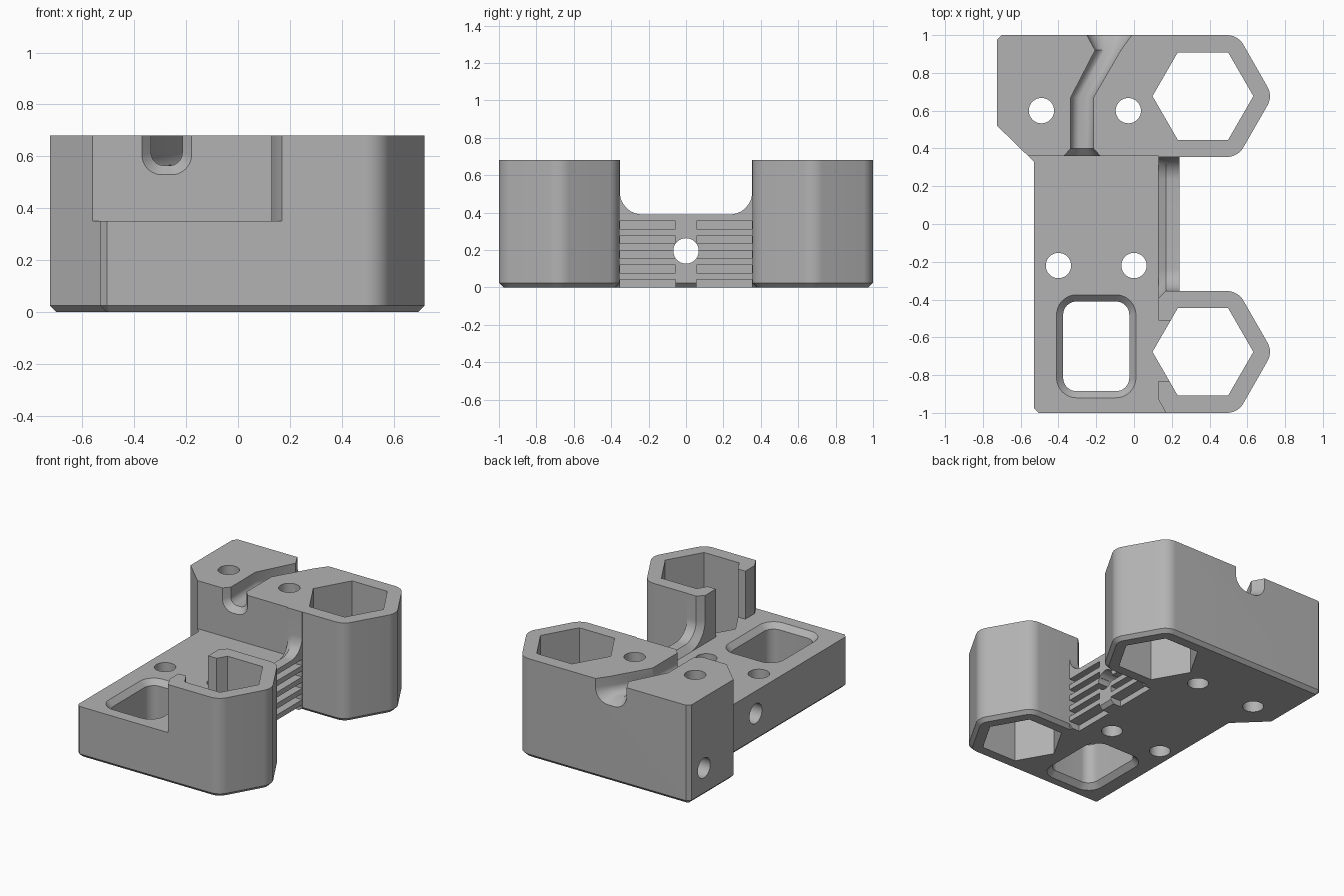
import bpy, bmesh, math
from mathutils import Vector, Matrix

if "Cube" in bpy.data.objects:
    bpy.data.objects.remove(bpy.data.objects["Cube"], do_unlink=True)

H, STEP = 0.68, 0.35          # full height, low deck height
HEX_X, HEX_Y = 0.365, 0.677   # socket centres (mirrored in y)

grey = bpy.data.materials.new("plain grey")
grey.use_nodes = True
grey.diffuse_color = (0.45, 0.45, 0.45, 1)
grey.node_tree.nodes["Principled BSDF"].inputs["Base Color"].default_value = (0.45, 0.45, 0.45, 1)


def fillet(corners, segs=8):
    """Round each (x, y, r) corner of a polygon; r < 0 cuts a straight chamfer."""
    out = []
    for i, (x, y, r) in enumerate(corners):
        p = Vector((x, y))
        if r == 0:
            out.append(p)
            continue
        a = (Vector(corners[i - 1][:2]) - p).normalized()
        b = (Vector(corners[(i + 1) % len(corners)][:2]) - p).normalized()
        if r < 0:
            out += [p - a * r, p - b * r]
            continue
        half = a.angle(b) / 2
        centre = p + (a + b).normalized() * (r / math.sin(half))
        s = p + a * (r / math.tan(half)) - centre
        e = p + b * (r / math.tan(half)) - centre
        for k in range(segs + 1):
            t = k / segs
            out.append(centre + (s * (1 - t) + e * t).normalized() * r)
    return out


def loft(name, rings):
    """Closed solid through rings with equal point counts."""
    bm = bmesh.new()
    loops = [[bm.verts.new(p) for p in ring] for ring in rings]
    n = len(loops[0])
    for lo, hi in zip(loops, loops[1:]):
        for i in range(n):
            bm.faces.new((lo[i], lo[(i + 1) % n], hi[(i + 1) % n], hi[i]))
    bm.faces.new(loops[0][::-1])
    bm.faces.new(loops[-1])
    bmesh.ops.recalc_face_normals(bm, faces=bm.faces)
    me = bpy.data.meshes.new(name)
    bm.to_mesh(me)
    bm.free()
    ob = bpy.data.objects.new(name, me)
    bpy.context.collection.objects.link(ob)
    return ob


def prism(name, pts, z0, z1):
    return loft(name, [[(p[0], p[1], z) for p in pts] for z in (z0, z1)])


def box(name, x0, x1, y0, y1, z0, z1):
    return prism(name, [(x0, y0), (x1, y0), (x1, y1), (x0, y1)], z0, z1)


def circle(cx, cy, r, n=40):
    return [(cx + r * math.cos(math.tau * i / n), cy + r * math.sin(math.tau * i / n)) for i in range(n)]


def side_hole(name, y, z, x0, x1, r=0.068):
    return loft(name, [[(x, a, b) for a, b in circle(y, z, r)] for x in (x0, x1)])


# Solid bracket from its full outline, with a bevelled foot
outline = fillet([
    (-0.725, 1, -0.025), (0.55, 1, 0.1), (0.735, HEX_Y, 0.1), (0.55, 0.355, 0.1),
    (0.24, 0.355, 0), (0.24, -0.355, 0), (0.55, -0.355, 0.1), (0.735, -HEX_Y, 0.1),
    (0.55, -1, 0.1), (-0.53, -1, -0.024), (-0.53, 0.33, 0), (-0.725, 0.52, 0)])
body = prism("bracket_body", outline, 0, H)
bm = bmesh.new()
bm.from_mesh(body.data)
foot = [e for e in bm.edges if all(v.co.z < 0.001 for v in e.verts)]
bmesh.ops.bevel(bm, geom=foot, offset=0.024, segments=1, affect='EDGES')
bm.to_mesh(body.data)
bm.free()

cutters = []

# Low deck in front of the rear block
cutters.append(prism("deck_cut", [(-0.9, 0.36), (0.13, 0.36), (0.13, -0.93),
                                  (0.18, -1.02), (-0.9, -1.02)], STEP, 0.8))


# Filleted web between the two towers, with a chamfered inner edge
def web_profile(x, front, floor, r_front):
    pts = fillet([(front, 0.8, 0), (front, floor, r_front), (0.354, floor, 0.12), (0.354, 0.8, 0)])
    return [(x, p.x, p.y) for p in pts]


cutters.append(loft("web_cut", [web_profile(0.125, -0.394, STEP, 0.16),
                                web_profile(0.13, -0.394, STEP, 0.16),
                                web_profile(0.17, -0.354, 0.39, 0.12),
                                web_profile(0.27, -0.354, 0.39, 0.12)]))

# Hexagonal sockets, and the side opening of the front one
for side in (-1, 1):
    cutters.append(prism("hex_socket_cut", circle(HEX_X, side * HEX_Y, 0.267, 6), -0.1, 0.8))
cutters.append(box("tower_slot_cut", 0.05, 0.25, -0.83, -0.51, STEP, 0.8))

# Vertical screw holes
for x, y in ((-0.49, 0.6), (-0.03, 0.6), (-0.4, -0.22), (0, -0.22)):
    cutters.append(prism("screw_hole_cut", circle(x, y, 0.067), -0.1, 0.8))

# Sideways holes
cutters.append(side_hole("cross_hole_cut", 0, 0.195, -0.9, 0.4))
cutters.append(side_hole("rear_hole_cut", 0.84, 0.195, -0.9, 0.27))

# Rounded window, flared at both ends
rings = []
for z, g in ((-0.01, 0.045), (0.035, 0), (STEP - 0.035, 0), (STEP + 0.01, 0.045)):
    x0, x1, y0, y1, r = -0.375 - g, -0.025 + g, -0.885 - g, -0.41 + g, 0.07 + g
    rings.append([(p.x, p.y, z) for p in fillet([(x0, y0, r), (x1, y0, r), (x1, y1, r), (x0, y1, r)])])
cutters.append(loft("window_cut", rings))

# Bent cable channel with flared mouths: x, y, half width, floor
rings = []
for x, y, w, floor in ((-0.275, 0.35, 0.105, 0.52), (-0.275, 0.4, 0.06, 0.565),
                       (-0.275, 0.67, 0.06, 0.565), (-0.138, 0.92, 0.068, 0.565),
                       (-0.13, 1.01, 0.125, 0.52)):
    u = fillet([(x - w, 0.8, 0), (x - w, floor, w * 0.8), (x + w, floor, w * 0.8), (x + w, 0.8, 0)])
    rings.append([(p.x, y, p.y) for p in u])
cutters.append(loft("channel_cut", rings))

# Horizontal grip slots on the web
for side in (-1, 1):
    for k in range(5):
        z = 0.078 * k
        y0, y1 = sorted((side * 0.055, side * 0.354))
        cutters.append(box("grip_slot_cut", 0.16, 0.3, y0, y1, z if k else -0.05, z + 0.042))

# Cut everything, bake the result and drop the cutters
for c in cutters:
    c.hide_render = True
    m = body.modifiers.new(c.name, 'BOOLEAN')
    m.operation, m.object, m.solver = 'DIFFERENCE', c, 'EXACT'
graph = bpy.context.evaluated_depsgraph_get()
mesh = bpy.data.meshes.new_from_object(body.evaluated_get(graph))
body.modifiers.clear()
body.data = mesh
for c in cutters:
    bpy.data.objects.remove(c, do_unlink=True)

mesh.materials.clear()
mesh.materials.append(grey)
bpy.ops.object.select_all(action='DESELECT')
body.select_set(True)
bpy.context.view_layer.objects.active = body
bpy.ops.object.shade_smooth_by_angle(angle=math.radians(30))
